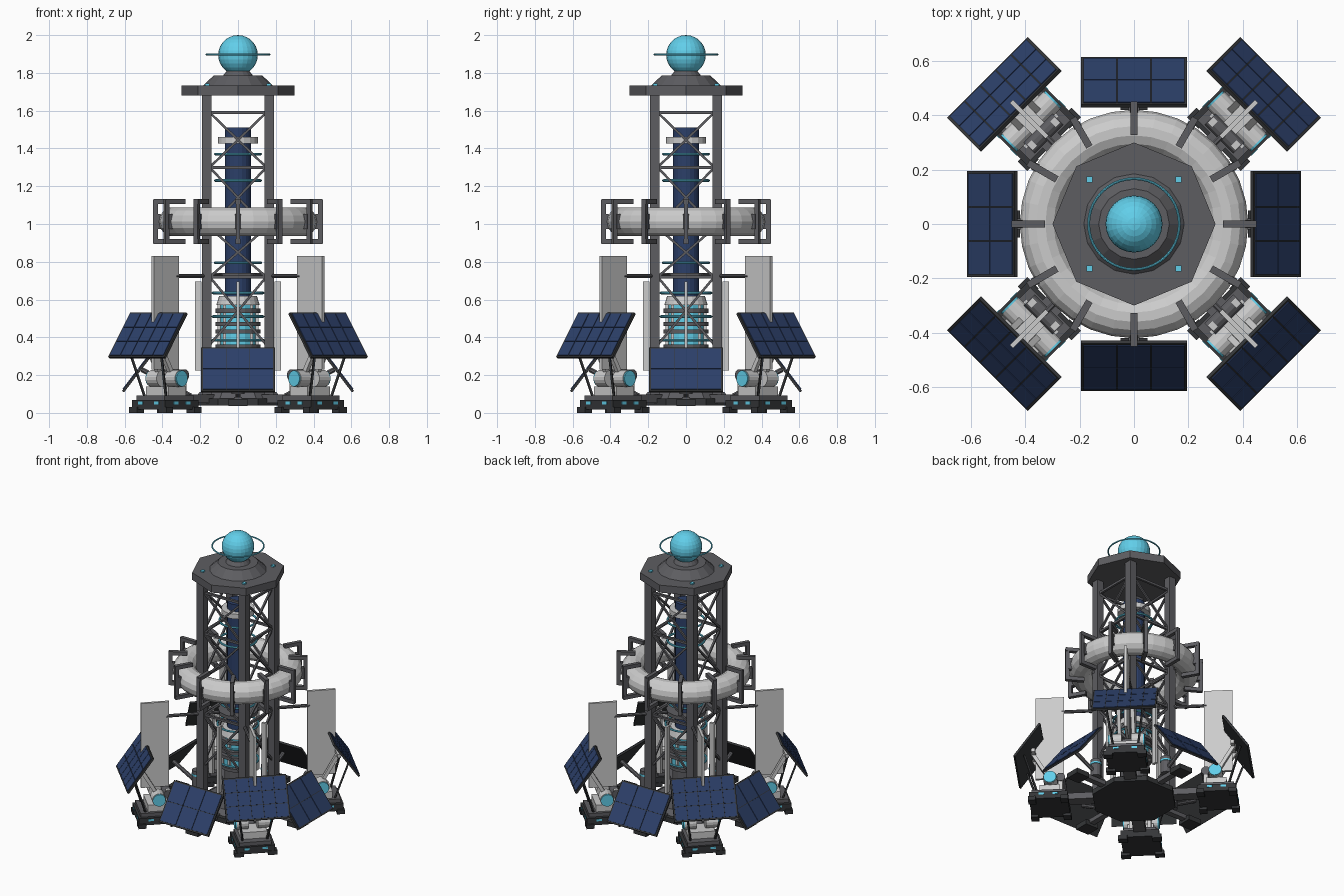
import bpy, math
from math import pi, sin, cos, radians
from mathutils import Matrix, Vector

if "Cube" in bpy.data.objects:
    bpy.data.objects.remove(bpy.data.objects["Cube"])

def mat(name, c):
    m = bpy.data.materials.new(name)
    m.diffuse_color = (*c, 1)
    m.use_nodes = True
    m.node_tree.nodes["Principled BSDF"].inputs["Base Color"].default_value = m.diffuse_color
    return m

CYAN = mat("cyan", (0.12, 0.62, 0.82))
NAVY = mat("navy", (0.025, 0.05, 0.14))
DARK = mat("dark", (0.035, 0.037, 0.04))
STEEL = mat("steel", (0.11, 0.11, 0.12))
LIGHT = mat("light", (0.6, 0.6, 0.59))
I = Matrix.Identity(4)

def finish(name, m, M):
    o = bpy.context.object
    o.name = name
    o.data.materials.append(m)
    o.matrix_world = M
    return o

def box(name, size, loc, m, M=I):
    bpy.ops.mesh.primitive_cube_add(size=1)
    bpy.context.object.data.transform(Matrix.Diagonal((*size, 1)))
    return finish(name, m, M @ Matrix.Translation(loc))

def cone(name, r1, r2, z0, z1, m, n=24, M=I, turn=0):
    bpy.ops.mesh.primitive_cone_add(vertices=n, radius1=r1, radius2=r2, depth=z1 - z0)
    return finish(name, m, M @ Matrix.Translation((0, 0, (z0 + z1) / 2)) @ Matrix.Rotation(turn, 4, 'Z'))

def rod(name, a, b, w, m, M=I, n=4):
    a, b = Vector(a), Vector(b)
    d = b - a
    bpy.ops.mesh.primitive_cylinder_add(vertices=n, radius=w, depth=d.length)
    R = d.to_track_quat('Z', 'Y').to_matrix().to_4x4()
    return finish(name, m, M @ Matrix.Translation((a + b) / 2) @ R @ Matrix.Rotation(pi / n, 4, 'Z'))

def ring(name, R, r, z, m, n=32, k=8):
    bpy.ops.mesh.primitive_torus_add(major_radius=R, minor_radius=r, major_segments=n, minor_segments=k)
    return finish(name, m, Matrix.Translation((0, 0, z)))

def solar_panel(name, length, r_in, z_in, r_out, z_out, M, nx, ny):
    # frame with an inset grid of cells, low edge outward
    dr, dz = r_out - r_in, z_out - z_in
    w = math.hypot(dr, dz)
    P = M @ Matrix.Translation(((r_in + r_out) / 2, 0, (z_in + z_out) / 2)) @ Matrix.Rotation(math.atan2(-dz, dr), 4, 'Y')
    box(name + "_frame", (w, length, 0.014), (0, 0, -0.004), DARK, P)
    cw, cl = (w - 0.016) / ny, (length - 0.016) / nx
    for i in range(nx):
        for j in range(ny):
            box(name + "_cell", (cw - 0.004, cl - 0.004, 0.005),
                ((j + .5) * cw - w / 2 + 0.008, (i + .5) * cl - length / 2 + 0.008, 0.0045), NAVY, P)

# beacon orb, halo and roof
bpy.ops.mesh.primitive_uv_sphere_add(segments=24, ring_count=14, radius=0.105)
finish("beacon_orb", CYAN, Matrix.Translation((0, 0, 1.895)))
ring("beacon_halo", 0.167, 0.005, 1.897, CYAN, 40)
cone("roof_plate", 0.30, 0.30, 1.68, 1.733, STEEL, 8)
cone("roof_cone", 0.185, 0.13, 1.733, 1.785, STEEL, 16)
cone("orb_seat", 0.08, 0.06, 1.785, 1.81, STEEL, 16)

# central core
cone("core_column", 0.07, 0.07, 0.6, 1.51, NAVY, 20)
cone("core_collar", 0.107, 0.107, 1.425, 1.46, LIGHT, 20)
for z in (1.37, 1.23, 0.795):
    ring("core_ring", 0.12, 0.007, z, CYAN)
cone("reactor_body", 0.09, 0.09, 0.1, 0.58, STEEL, 16)
cone("reactor_window", 0.095, 0.095, 0.36, 0.57, CYAN, 16)
cone("reactor_top", 0.115, 0.10, 0.57, 0.62, LIGHT, 20)
for z in (0.34, 0.42, 0.46, 0.53):
    cone("reactor_disc", 0.12, 0.12, z, z + 0.022, STEEL, 20)
for k in range(8):
    a = k * pi / 4
    rod("reactor_rib", (0.1 * cos(a), 0.1 * sin(a), 0.34), (0.1 * cos(a), 0.1 * sin(a), 0.58), 0.012, LIGHT)
for z in (0.635, 0.51, 0.385):
    ring("reactor_ring", 0.133, 0.007, z, CYAN)
cone("mid_hub", 0.13, 0.13, 0.715, 0.74, STEEL, 12)

# habitat ring with clamps
ring("main_ring", 0.343, 0.077, 1.012, LIGHT, 32, 14)
for k in range(12):
    M = Matrix.Rotation(k * pi / 6, 4, 'Z')
    for z in (0.907, 1.12):
        box("clamp_arm", (0.12, 0.026, 0.026), (0.388, 0, z), STEEL, M)
    box("clamp_post", (0.026, 0.022, 0.23), (0.437, 0, 1.013), STEEL, M)
    box("clamp_pad", (0.02, 0.03, 0.08), (0.42, 0, 1.013), STEEL, M)

# base hub
cone("base_hub", 0.28, 0.28, 0.04, 0.075, DARK, 8, turn=pi / 8)
cone("base_step", 0.25, 0.22, 0.075, 0.11, STEEL, 8, turn=pi / 8)

for k in range(4):
    A = Matrix.Rotation(k * pi / 2, 4, 'Z')
    D = Matrix.Rotation(k * pi / 2 + pi / 4, 4, 'Z')

    # tower legs and lattice
    box("tower_leg", (0.052, 0.052, 1.6), (0.165, 0.165, 0.89), STEEL, A)
    box("roof_light", (0.022, 0.022, 0.012), (0.163, 0.163, 1.737), CYAN, A)
    levels = (0.36, 0.72, 0.98, 1.3, 1.59)
    for z0, z1 in zip(levels, levels[1:]):
        rod("lattice_bar", (0.165, -0.15, z1), (0.165, 0.15, z1), 0.011, STEEL, A)
        rod("lattice_brace", (0.165, -0.15, z0), (0.165, 0.15, z1), 0.009, STEEL, A)
        rod("lattice_brace", (0.165, 0.15, z0), (0.165, -0.15, z1), 0.009, STEEL, A)
    rod("ring_spoke", (0.23, 0, 1.012), (0.29, 0, 1.012), 0.02, STEEL, D)

    # radiator fins
    box("outer_fin", (0.185, 0.018, 0.6), (0.545, 0, 0.53), LIGHT, D)
    rod("fin_spar", (0.1, 0, 0.725), (0.47, 0, 0.725), 0.011, STEEL, D, 8)
    box("inner_fin", (0.035, 0.018, 0.47), (0.21, 0, 0.46), LIGHT, A)

    # side solar panel, stay and foot block
    solar_panel("low_panel", 0.39, 0.437, 0.345, 0.612, 0.115, A, 3, 2)
    rod("low_panel_stay", (0.25, 0, 0.09), (0.51, 0, 0.23), 0.014, STEEL, A, 8)
    box("low_arm", (0.26, 0.04, 0.03), (0.36, 0, 0.07), STEEL, A)
    box("low_foot", (0.1, 0.1, 0.035), (0.47, 0, 0.055), DARK, A)
    cone("side_tank", 0.035, 0.035, 0.1, 0.22, STEEL, 12, A @ Matrix.Translation((0.32, 0, 0)))
    cone("tank_band", 0.038, 0.038, 0.185, 0.197, CYAN, 12, A @ Matrix.Translation((0.32, 0, 0)))

    # corner module: base, arm, feet
    box("module_arm", (0.3, 0.08, 0.045), (0.33, 0, 0.075), STEEL, D)
    box("module_base", (0.25, 0.25, 0.05), (0.545, 0, 0.042), DARK, D)
    box("module_deck", (0.22, 0.21, 0.025), (0.545, 0, 0.08), STEEL, D)
    box("module_body", (0.13, 0.17, 0.05), (0.54, 0, 0.115), LIGHT, D)
    for s in (-1, 1):
        for r in (0.44, 0.65):
            box("module_foot", (0.05, 0.06, 0.03), (r, s * 0.11, 0.015), DARK, D)
        for r in (0.5, 0.59):
            box("module_light", (0.035, 0.006, 0.014), (r, s * 0.125, 0.052), CYAN, D)
        box("module_end_light", (0.006, 0.035, 0.014), (0.67, s * 0.06, 0.052), CYAN, D)
        # pivot drums with cyan caps, yoke and panel struts
        rod("pivot_drum", (0.535, s * 0.03, 0.182), (0.535, s * 0.108, 0.182), 0.045, LIGHT, D, 16)
        rod("drum_cap", (0.535, s * 0.108, 0.182), (0.535, s * 0.117, 0.182), 0.042, CYAN, D, 16)
        box("yoke_post", (0.03, 0.022, 0.13), (0.47, s * 0.06, 0.165), LIGHT, D)
        rod("panel_strut", (0.535, s * 0.045, 0.19), (0.655, s * 0.045, 0.40), 0.017, LIGHT, D)
        rod("panel_stay", (0.62, s * 0.08, 0.09), (0.70, s * 0.12, 0.345), 0.008, DARK, D)
    rod("rear_drum", (0.47, -0.075, 0.2), (0.47, 0.075, 0.2), 0.03, STEEL, D, 12)
    box("panel_crossbar", (0.025, 0.2, 0.025), (0.645, 0, 0.395), LIGHT, D)
    solar_panel("high_panel", 0.42, 0.595, 0.53, 0.76, 0.295, D, 5, 3)
